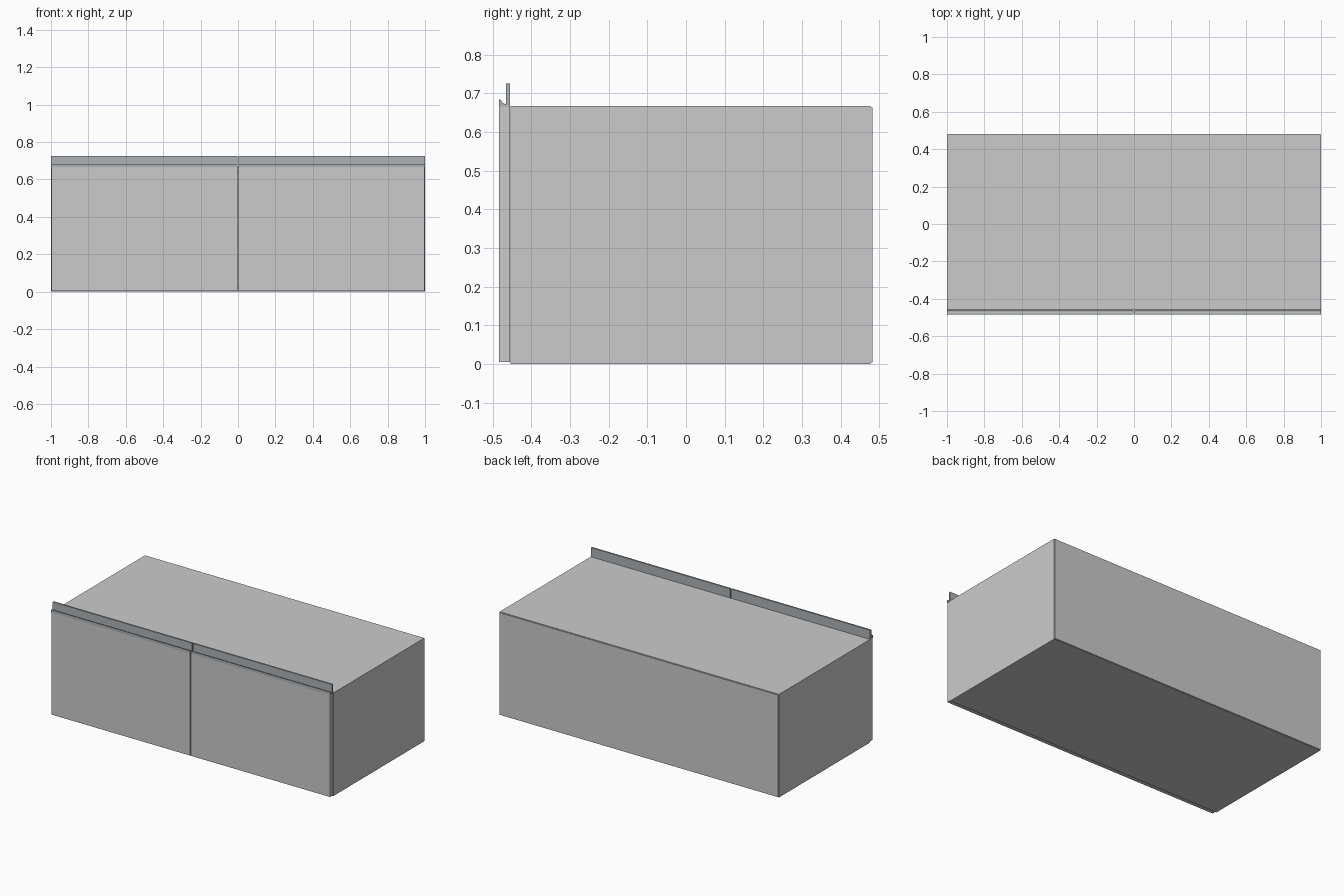
import bpy

if "Cube" in bpy.data.objects:
    bpy.data.objects.remove(bpy.data.objects["Cube"])

T = 0.03                      # board thickness
H, Y0, Y1 = 0.667, -0.454, 0.477   # carcass height, front and back

metal = bpy.data.materials.new("brushed_metal")
metal.diffuse_color = (0.42, 0.45, 0.47, 1)
metal.use_nodes = True
metal.node_tree.nodes["Principled BSDF"].inputs["Base Color"].default_value = metal.diffuse_color


def mesh_object(name, verts, faces):
    me = bpy.data.meshes.new(name)
    me.from_pydata(verts, [], faces)
    ob = bpy.data.objects.new(name, me)
    bpy.context.collection.objects.link(ob)
    return ob


def extrude_x(name, profile, x0, x1):
    """Extrude a counter-clockwise (y, z) profile along x."""
    n = len(profile)
    verts = [(x, y, z) for x in (x0, x1) for y, z in profile]
    faces = [tuple(reversed(range(n))), tuple(range(n, 2 * n))]
    faces += [(i, (i + 1) % n, n + (i + 1) % n, n + i) for i in range(n)]
    return mesh_object(name, verts, faces)


def board(name, x, y, z):
    return extrude_x(name, [(y[0], z[0]), (y[1], z[0]), (y[1], z[1]), (y[0], z[1])], *x)


# Carcass: sides, bottom, top and thin back panel
board("left_side", (-1, -1 + T), (Y0, Y1), (0, H))
board("right_side", (1 - T, 1), (Y0, Y1), (0, H))
board("bottom_panel", (-1 + T, 1 - T), (Y0, Y1), (0, T))
board("top_panel", (-1 + T, 1 - T), (Y0, Y1), (H - T, H))
board("back_panel", (-0.997, 0.997), (Y1, 0.482), (0.003, H - 0.004))

# Handle rail section: front lip, scooped channel, tall rear flange
rail = [(-0.484, 0.666), (-0.455, 0.666), (-0.455, 0.726), (-0.466, 0.726),
        (-0.466, 0.673), (-0.470, 0.673), (-0.475, 0.676), (-0.478, 0.682),
        (-0.481, 0.684), (-0.484, 0.684)]

# Two doors, each with its handle rail along the top edge
for side, a, b in (("left", -0.997, -0.003), ("right", 0.003, 0.997)):
    board(side + "_door", (a, b), (-0.484, -0.456), (0.005, 0.666))
    out = 0.003 if side == "right" else 0
    inn = 0.003 if side == "left" else 0
    handle = extrude_x(side + "_handle_rail", rail, a - inn, b + out)
    handle.data.materials.append(metal)
